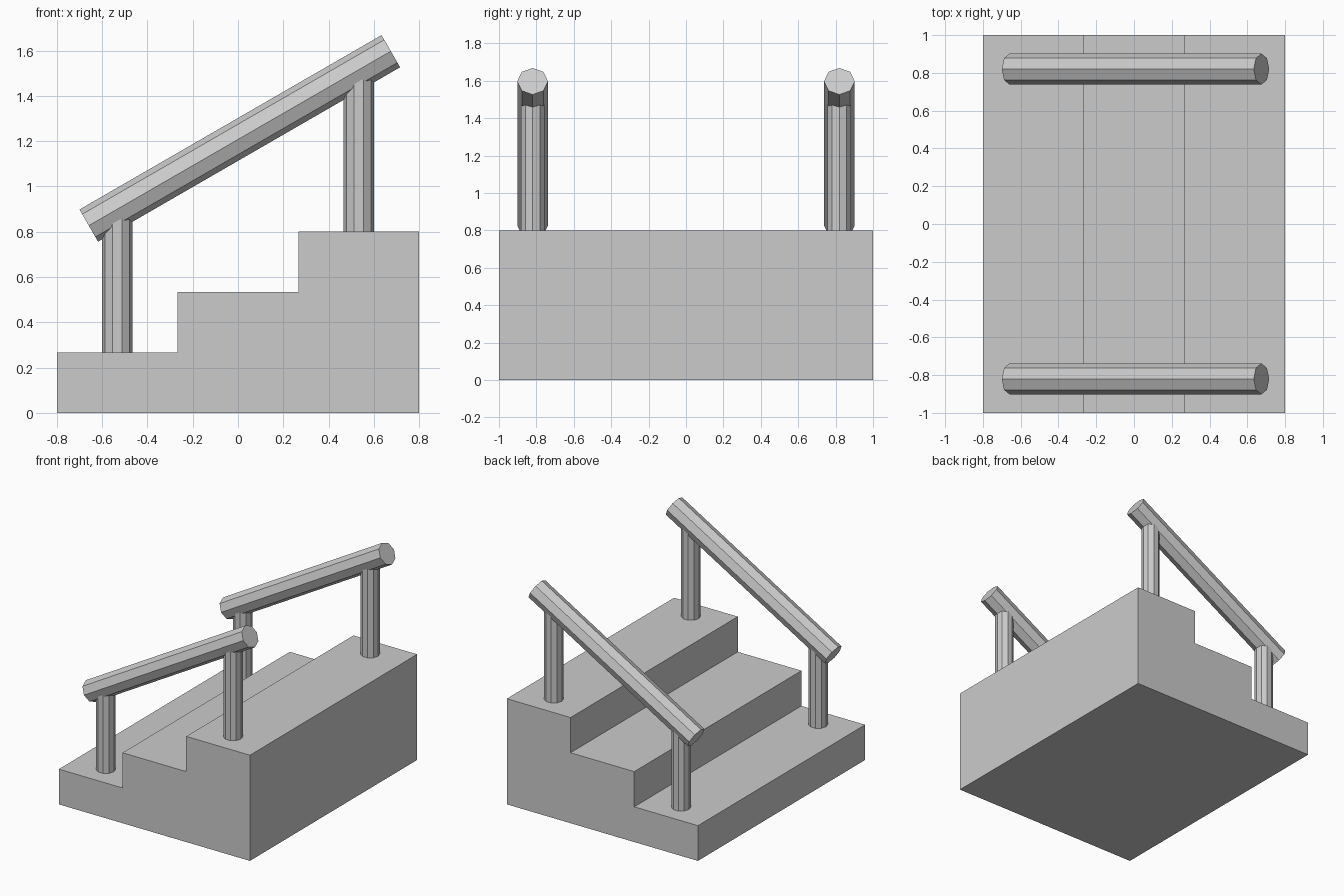
import bpy, bmesh
from math import sin, cos, pi, radians

if "Cube" in bpy.data.objects:
    bpy.data.objects.remove(bpy.data.objects["Cube"])


def prism(name, profile, depth, location=(0, 0, 0), rotation=(0, 0, 0)):
    """Extrude a closed XY profile along local Z, centred on the origin."""
    bm = bmesh.new()
    face = bm.faces.new([bm.verts.new((x, y, -depth / 2)) for x, y in profile])
    ext = bmesh.ops.extrude_face_region(bm, geom=[face])
    moved = [v for v in ext["geom"] if isinstance(v, bmesh.types.BMVert)]
    bmesh.ops.translate(bm, vec=(0, 0, depth), verts=moved)
    bmesh.ops.recalc_face_normals(bm, faces=bm.faces)
    mesh = bpy.data.meshes.new(name)
    bm.to_mesh(mesh)
    bm.free()
    obj = bpy.data.objects.new(name, mesh)
    obj.location, obj.rotation_euler = location, rotation
    bpy.context.collection.objects.link(obj)
    return obj


def polygon(sides, radius):
    return [(radius * cos(2 * pi * i / sides), radius * sin(2 * pi * i / sides))
            for i in range(sides)]


# Staircase: stepped side profile extruded across the width
steps, run, rise = 3, 1.6 / 3, 0.8 / 3
outline = [(0.8, 0), (-0.8, 0)]
for i in range(steps):
    outline += [(-0.8 + i * run, (i + 1) * rise), (-0.8 + (i + 1) * run, (i + 1) * rise)]
# the profile's Y becomes world Z
prism("stairs", outline, 2.0, rotation=(radians(90), 0, 0))

# Handrails: octagonal sloping rail on two ten-sided posts, on both sides
slope = radians(30)
rail_x, rail_z = 0.008, 1.212
for side, y in (("front", -0.82), ("back", 0.82)):
    prism(f"{side}_handrail", polygon(8, 0.082), 1.54,
          (rail_x, y, rail_z), (0, pi / 2 - slope, 0))
    for level, x, base, top in (("lower", -0.533, rise, 0.90), ("upper", 0.533, 0.8, 1.515)):
        prism(f"{side}_{level}_post", polygon(10, 0.0665), top - base,
              (x, y, (base + top) / 2))
